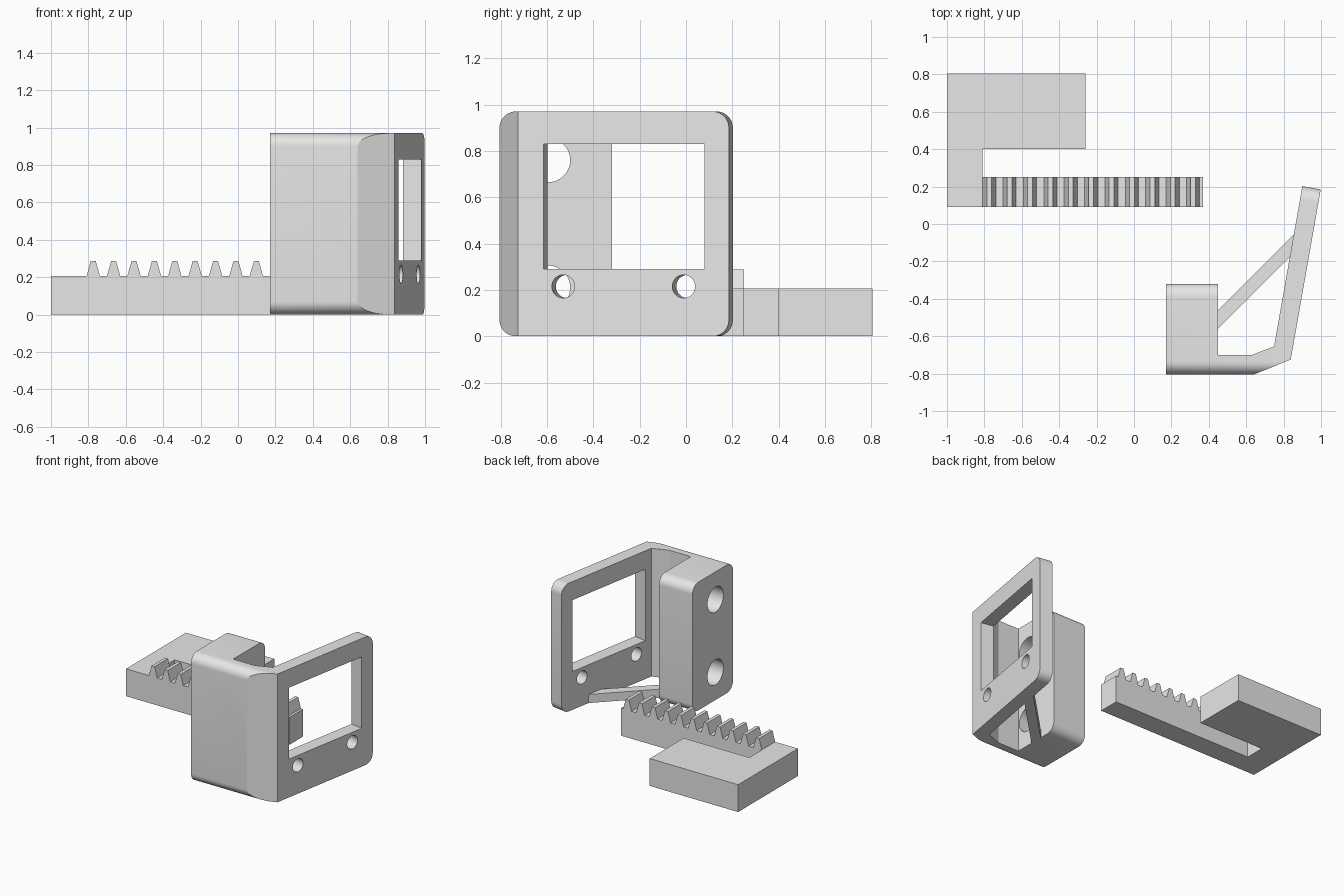
import bpy, bmesh, math
from mathutils import Matrix, Vector

if "Cube" in bpy.data.objects:
    bpy.data.objects.remove(bpy.data.objects["Cube"])

H = 0.97            # bracket height
R = 0.07            # edge rounding
TILT = math.radians(10)

grey = bpy.data.materials.new("light grey")
grey.diffuse_color = (0.8, 0.8, 0.8, 1)
grey.use_nodes = True
grey.node_tree.nodes["Principled BSDF"].inputs["Base Color"].default_value = grey.diffuse_color


def make(name, bm):
    bmesh.ops.recalc_face_normals(bm, faces=bm.faces)
    me = bpy.data.meshes.new(name)
    bm.to_mesh(me)
    bm.free()
    me.materials.append(grey)
    ob = bpy.data.objects.new(name, me)
    bpy.context.collection.objects.link(ob)
    return ob


def add_prism(bm, pts, vec):
    """Extrude a closed 3D outline along vec; returns start and end loops."""
    a = [bm.verts.new(p) for p in pts]
    b = [bm.verts.new(Vector(p) + Vector(vec)) for p in pts]
    bm.faces.new(a)
    bm.faces.new(b)
    n = len(pts)
    for i in range(n):
        j = (i + 1) % n
        bm.faces.new((a[i], a[j], b[j], b[i]))
    return a, b


def cut(ob, tool, op='DIFFERENCE'):
    tool.hide_render = True
    m = ob.modifiers.new(op.lower(), 'BOOLEAN')
    m.operation, m.solver, m.object = op, 'EXACT', tool
    bpy.context.view_layer.objects.active = ob
    bpy.ops.object.modifier_apply(modifier=m.name)
    bpy.data.objects.remove(tool)


def cylinder(name, radius, length, matrix):
    """Cylinder along local x."""
    bm = bmesh.new()
    bmesh.ops.create_cone(bm, cap_ends=True, segments=40, radius1=radius, radius2=radius,
                          depth=length, matrix=matrix @ Matrix.Rotation(math.pi / 2, 4, 'Y'))
    return make(name, bm)


# Rack base with side pad
bm = bmesh.new()
outline = [(-1, 0.09), (0.37, 0.09), (0.37, 0.25), (-0.81, 0.25),
           (-0.81, 0.40), (-0.26, 0.40), (-0.26, 0.805), (-1, 0.805)]
add_prism(bm, [(x, y, 0) for x, y in outline], (0, 0, 0.207))
make("rack_base", bm)

# Rack teeth
bm = bmesh.new()
for i in range(11):
    c = -0.774 + 0.109 * i
    prof = [(-0.036, 0.205), (0.036, 0.205), (0.013, 0.287), (-0.013, 0.287)]
    add_prism(bm, [(c + x, 0.09, z) for x, z in prof], (0, 0.16, 0))
make("rack_teeth", bm)

# Bracket: mounting block, front wall and tilted plate in one outline
d = Vector((math.sin(TILT), math.cos(TILT)))
n = Vector((math.cos(TILT), -math.sin(TILT)))
A = Vector((0.838, -0.725))
end = A + d * 0.924
end_in = end - n * 0.10
corner_in = end_in - d * 0.870
outline = [(0.17, -0.805), (0.64, -0.805), A, end, end_in, corner_in,
           (0.63, -0.70), (0.45, -0.70), (0.45, -0.32), (0.17, -0.32)]
bm = bmesh.new()
lo, hi = add_prism(bm, [(p[0], p[1], 0) for p in outline], (0, 0, H))
rounded = [bm.edges.get((loop[i], loop[i + 1])) for loop in (lo, hi) for i in (3, 8)]
bmesh.ops.bevel(bm, geom=rounded, offset=R, segments=10, profile=0.5, affect='EDGES')
bracket = make("bracket", bm)

# Round the front edges of the bracket
bm = bmesh.new()
side = [(0, 0.6, 0), (0, 0.6, H)]
for cz, start in ((H - R, 90), (R, 180)):
    for k in range(11):
        a = math.radians(start + 9 * k)
        side.append((0, -0.805 + R + R * math.cos(a), cz + R * math.sin(a)))
add_prism(bm, side, (1.5, 0, 0))
cut(bracket, make("front_rounder", bm), 'INTERSECT')

# Window and screw holes through the tilted plate
frame = Matrix.Translation((A.x, A.y, 0)) @ Matrix.Rotation(-TILT, 4, 'Z')
bm = bmesh.new()
win = [(-0.15, 0.112, 0.29), (-0.15, 0.817, 0.29), (-0.15, 0.817, 0.83), (-0.15, 0.112, 0.83)]
add_prism(bm, win, (0.3, 0, 0))
bm.transform(frame)
cut(bracket, make("window_cutter", bm))
for t in (0.198, 0.726):
    cut(bracket, cylinder("screw_cutter", 0.05, 0.3,
                          frame @ Matrix.Translation((0, t, 0.215))))

# Mounting holes through the block
for z in (0.21, 0.76):
    cut(bracket, cylinder("mount_cutter", 0.095, 0.4, Matrix.Translation((0.31, -0.595, z))))

bpy.ops.object.select_all(action='DESELECT')
bracket.select_set(True)
bpy.context.view_layer.objects.active = bracket
bpy.ops.object.shade_smooth_by_angle(angle=math.radians(20))

# Diagonal strut between block and plate
bm = bmesh.new()
strut = [(0.43, -0.58), (0.87, -0.14), (0.88, -0.03), (0.43, -0.48)]
add_prism(bm, [(x, y, 0) for x, y in strut], (0, 0, 0.065))
make("strut", bm)
